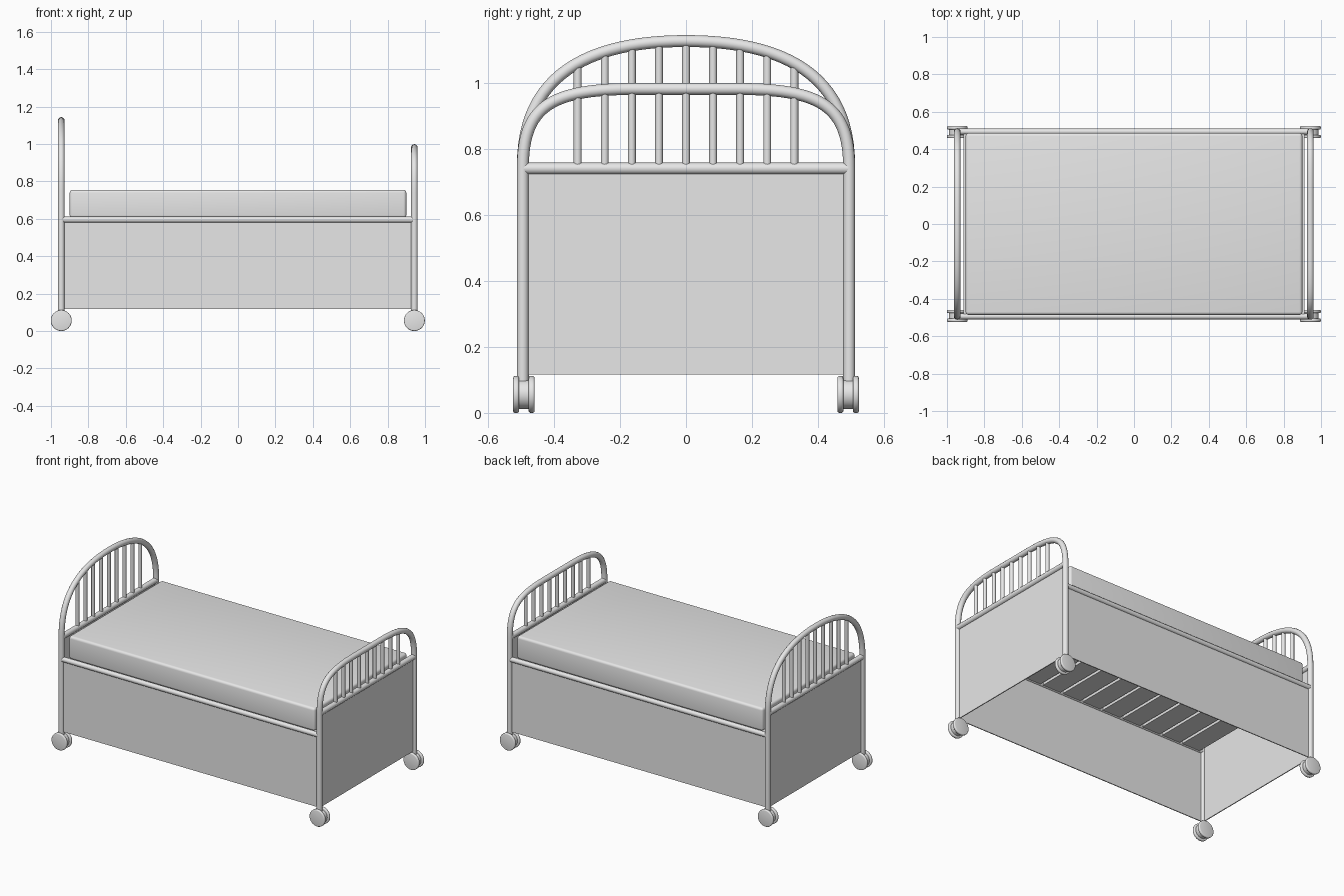
import bpy, math
from mathutils import Vector, geometry

if "Cube" in bpy.data.objects:
    bpy.data.objects.remove(bpy.data.objects["Cube"], do_unlink=True)

mat = bpy.data.materials.new("light grey")
mat.use_nodes = True
mat.diffuse_color = (0.8, 0.8, 0.8, 1)
mat.node_tree.nodes["Principled BSDF"].inputs["Base Color"].default_value = (0.8, 0.8, 0.8, 1)

HEAD_X, FOOT_X, LEG_Y = -0.945, 0.943, 0.494
TUBE, END_RAIL_Z, SIDE_RAIL_Z, PANEL_BOTTOM = 0.018, 0.74, 0.595, 0.117


def select_only(obj):
    bpy.ops.object.select_all(action="DESELECT")
    obj.select_set(True)
    bpy.context.view_layer.objects.active = obj


def tube(name, points, radius):
    """Round capped tube along a list of points."""
    curve = bpy.data.curves.new(name, "CURVE")
    curve.dimensions = "3D"
    curve.bevel_depth = radius
    curve.bevel_resolution = 4
    curve.use_fill_caps = True
    spline = curve.splines.new("POLY")
    spline.points.add(len(points) - 1)
    for target, p in zip(spline.points, points):
        target.co = (*p, 1)
    obj = bpy.data.objects.new(name, curve)
    bpy.context.collection.objects.link(obj)
    curve.materials.append(mat)
    select_only(obj)
    bpy.ops.object.convert(target="MESH")
    bpy.ops.object.shade_smooth_by_angle(angle=math.radians(40))
    return obj


def finish(obj, name, bevel, segments):
    obj.name = name
    obj.data.materials.append(mat)
    select_only(obj)
    if bevel:
        mod = obj.modifiers.new("rounded edges", "BEVEL")
        mod.width, mod.segments = bevel, segments
        bpy.ops.object.modifier_apply(modifier=mod.name)
        bpy.ops.object.shade_smooth_by_angle(angle=math.radians(40))


def box(name, low, high, bevel=0):
    low, high = Vector(low), Vector(high)
    bpy.ops.mesh.primitive_cube_add(size=1, location=(low + high) / 2)
    obj = bpy.context.object
    obj.scale = high - low
    bpy.ops.object.transform_apply(location=False, rotation=False, scale=True)
    finish(obj, name, bevel, 4)


def disc(name, centre, radius, width, bevel=0):
    bpy.ops.mesh.primitive_cylinder_add(vertices=32, radius=radius, depth=width,
                                        location=centre, rotation=(math.pi / 2, 0, 0))
    finish(bpy.context.object, name, bevel, 3)
    bpy.ops.object.shade_smooth_by_angle(angle=math.radians(40))


def bed_end(name, x, bend):
    """Arched frame, cross rail, spindles and panel of one end."""
    half = geometry.interpolate_bezier(*[Vector((x, y, z)) for y, z in bend], 25)
    half = [Vector((x, LEG_Y, 0.09))] + half
    mirrored = [Vector((x, -p.y, p.z)) for p in half]
    arch = half + mirrored[::-1]
    if half[-1].y == 0:
        arch.pop(len(half))
    tube(name + "_frame", arch, TUBE)
    tube(name + "_rail", [(x, -LEG_Y, END_RAIL_Z), (x, LEG_Y, END_RAIL_Z)], TUBE)
    box(name + "_panel", (x - 0.003, -LEG_Y, PANEL_BOTTOM), (x + 0.003, LEG_Y, END_RAIL_Z))
    for i in range(9):
        y = (i - 4) * 0.082
        # height of the arch above this spindle
        top = half[-1].z
        for a, b in zip(half[1:], half[2:]):
            if b.y <= abs(y) <= a.y:
                top = a.z + (b.z - a.z) * (a.y - abs(y)) / (a.y - b.y)
                break
        tube(f"{name}_spindle_{i + 1}", [(x, y, END_RAIL_Z), (x, y, top)], 0.012)


bed_end("headboard", HEAD_X, [(LEG_Y, 0.75), (LEG_Y, 1.02), (0.30, 1.126), (0, 1.126)])
bed_end("footboard", FOOT_X, [(LEG_Y, 0.74), (LEG_Y, 0.93), (0.41, 0.981), (0.15, 0.981)])

# Side rails and skirts
for side, s in (("front", -1), ("back", 1)):
    y = s * LEG_Y
    tube(side + "_side_rail", [(HEAD_X, y, SIDE_RAIL_Z), (FOOT_X, y, SIDE_RAIL_Z)], 0.016)
    box(side + "_side_panel", (HEAD_X, y - 0.003, PANEL_BOTTOM), (FOOT_X, y + 0.003, SIDE_RAIL_Z))

# Twin-disc casters
for end, x in (("head", HEAD_X), ("foot", FOOT_X)):
    for side, s in (("front", -1), ("back", 1)):
        y = s * 0.491
        name = f"{end}_{side}_wheel"
        disc(name + "_hub", (x, y, 0.056), 0.044, 0.05)
        for part, offset in (("inner", -0.0235), ("outer", 0.0235)):
            disc(f"{name}_{part}", (x, y + s * offset, 0.056), 0.056, 0.018, 0.006)

# Slats under the mattress
SLATS = 12
pitch = 1.84 / SLATS
for i in range(SLATS):
    x = -0.92 + (i + 0.5) * pitch
    box(f"slat_{i + 1}", (x - 0.067, -LEG_Y, 0.585), (x + 0.067, LEG_Y, 0.603))

box("mattress", (-0.9, -0.486, 0.603), (0.9, 0.486, 0.755), 0.016)
